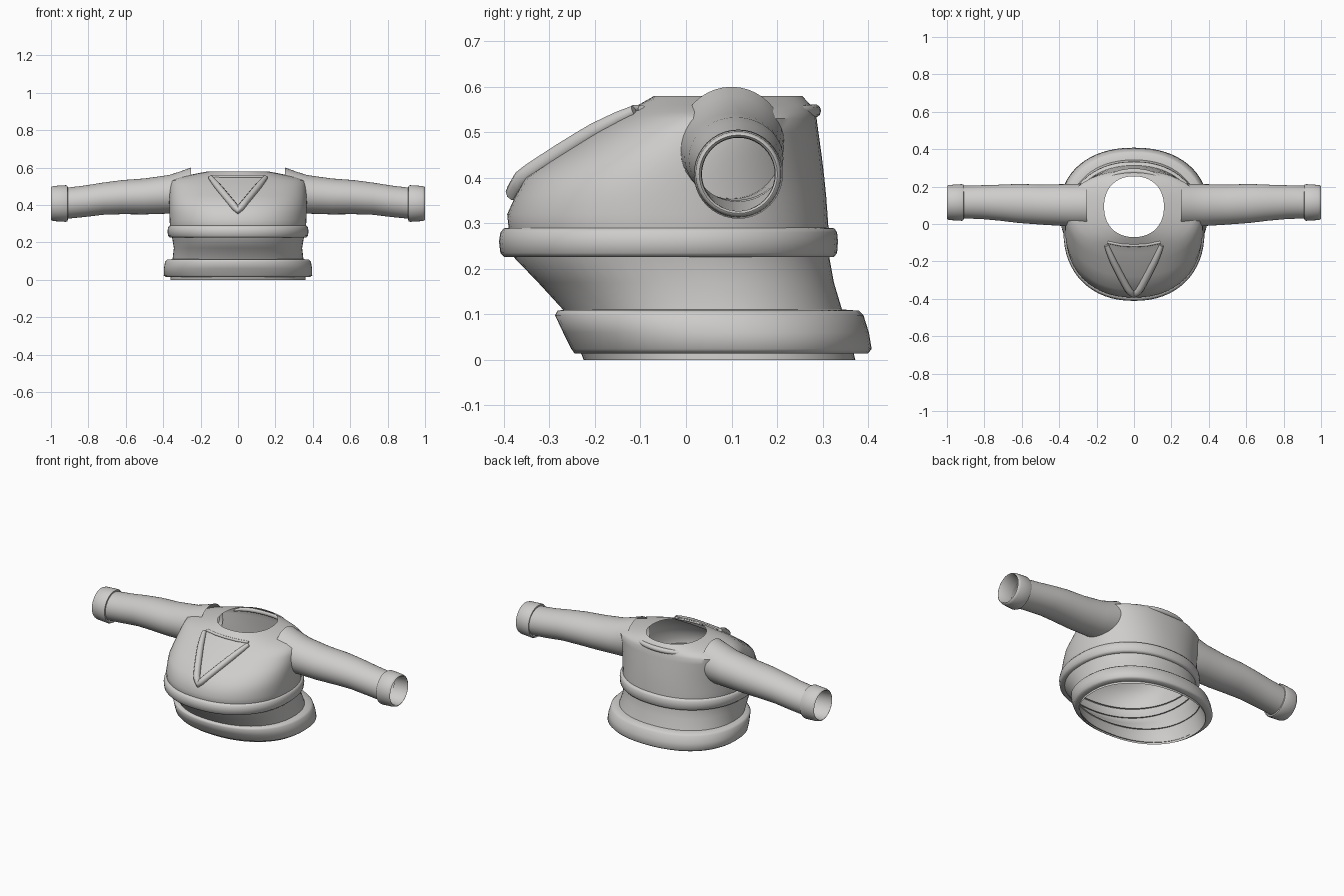
import bpy
import bmesh
import math

cube = bpy.data.objects.get("Cube")
if cube:
    bpy.data.objects.remove(cube, do_unlink=True)

# One plain cloth colour for everything
cloth = bpy.data.materials.new("warm grey cloth")
cloth.use_nodes = True
COLOUR = (0.62, 0.61, 0.6, 1)
cloth.diffuse_color = COLOUR
cloth.node_tree.nodes["Principled BSDF"].inputs["Base Color"].default_value = COLOUR


def finish(obj, angle=40):
    obj.data.materials.append(cloth)
    bpy.ops.object.select_all(action="DESELECT")
    obj.select_set(True)
    bpy.context.view_layer.objects.active = obj
    bpy.ops.object.shade_smooth_by_angle(angle=math.radians(angle))
    return obj


def loft(name, rings, angle=40):
    """Skin a list of equally sized point loops, leaving both ends open."""
    bm = bmesh.new()
    loops = [[bm.verts.new(p) for p in ring] for ring in rings]
    n = len(loops[0])
    for a, b in zip(loops, loops[1:]):
        for i in range(n):
            j = (i + 1) % n
            bm.faces.new((a[i], a[j], b[j], b[i]))
    mesh = bpy.data.meshes.new(name)
    bm.to_mesh(mesh)
    bm.free()
    obj = bpy.data.objects.new(name, mesh)
    bpy.context.collection.objects.link(obj)
    return finish(obj, angle)


def spow(v, e):
    return math.copysign(abs(v) ** e, v)


POWER = 2.2


def torso_ring(z, half, front, back, n=64):
    mid, depth = (front + back) / 2, (back - front) / 2
    ring = []
    for i in range(n):
        t = math.tau * i / n
        ring.append((half * spow(math.cos(t), 2 / POWER),
                     mid + depth * spow(math.sin(t), 2 / POWER), z))
    return ring


# Torso: height, half width, front y, back y
TORSO = [
    (0, .362, -.225, .372), (.05, .357, -.245, .36), (.11, .35, -.27, .343),
    (.17, .343, -.325, .325), (.225, .352, -.378, .315), (.29, .364, -.39, .313),
    (.32, .366, -.393, .311), (.36, .367, -.375, .308), (.40, .368, -.353, .304),
    (.45, .367, -.28, .298), (.5, .364, -.205, .291), (.53, .358, -.152, .287),
    (.545, .325, -.125, .282), (.56, .265, -.105, .274), (.58, .16, -.07, .255),
]
loft("torso", [torso_ring(*r) for r in TORSO])

# Raised chest band and hem
loft("chest_band", [torso_ring(*r) for r in [
    (.226, .345, -.37, .31), (.226, .365, -.4, .325), (.235, .374, -.408, .332),
    (.26, .377, -.411, .334), (.28, .374, -.408, .332), (.289, .367, -.4, .326),
    (.291, .358, -.38, .308)]], 60)
loft("hem", [torso_ring(*r) for r in [
    (.014, .36, -.225, .37), (.014, .385, -.245, .4), (.024, .397, -.252, .408),
    (.06, .396, -.27, .402), (.098, .39, -.288, .39), (.108, .38, -.282, .38),
    (.111, .345, -.262, .34)]], 60)


def sleeve_ring(side, x, cy, cz, ry, rz, n=40):
    return [(side * x, cy + side * ry * math.cos(math.tau * i / n),
             cz + rz * math.sin(math.tau * i / n)) for i in range(n)]


# Sleeves and cuffs: x, centre y, centre z, y radius, z radius
SLEEVE = [
    (.252, .1, .482, .116, .118), (.31, .1, .467, .115, .112),
    (.37, .101, .457, .112, .103), (.5, .104, .446, .107, .096),
    (.62, .11, .442, .104, .091), (.72, .114, .434, .096, .086),
    (.82, .117, .42, .09, .084), (.93, .117, .408, .087, .083),
]
CUFF = [(.91, .086), (.911, .094), (.92, .098), (.985, .094),
        (.998, .09), (1, .086), (.995, .081), (.91, .08)]
for side, word in ((1, "left"), (-1, "right")):
    loft(word + "_sleeve", [sleeve_ring(side, *r) for r in SLEEVE])
    loft(word + "_cuff", [sleeve_ring(side, x, .115, .408, r, r) for x, r in CUFF], 50)


def torso_y(x, z, sign):
    """Depth of the torso surface at x, z on the front (-1) or back (1)."""
    for a, b in zip(TORSO, TORSO[1:]):
        if a[0] <= z <= b[0]:
            f = (z - a[0]) / (b[0] - a[0])
            half, front, back = (p + (q - p) * f for p, q in zip(a[1:], b[1:]))
            rise = max(0, 1 - abs(x / half) ** POWER) ** (1 / POWER)
            return (front + back) / 2 + sign * (back - front) / 2 * rise


def bead(name, points, radius):
    """Rounded cord along points of (x, y, z, thickness)."""
    curve = bpy.data.curves.new(name, "CURVE")
    curve.dimensions = "3D"
    curve.bevel_depth = radius
    curve.bevel_resolution = 3
    curve.use_fill_caps = True
    spline = curve.splines.new("POLY")
    spline.points.add(len(points) - 1)
    for p, (x, y, z, r) in zip(spline.points, points):
        p.co = (x, y, z, 1)
        p.radius = r
    temp = bpy.data.objects.new(name, curve)
    bpy.context.collection.objects.link(temp)
    mesh = bpy.data.meshes.new_from_object(temp.evaluated_get(
        bpy.context.evaluated_depsgraph_get()))
    bpy.data.objects.remove(temp, do_unlink=True)
    obj = bpy.data.objects.new(name, mesh)
    bpy.context.collection.objects.link(obj)
    return finish(obj, 60)


# V-shaped trim lying on the chest
arm = []
for i in range(13):
    f = i / 12
    x, z = .147 * f, .367 + .178 * f
    arm.append((x, torso_y(x, z, -1) - .006, z + .002, 1 - .35 * f ** 6))
bead("v_trim", [(-x, y, z, r) for x, y, z, r in arm[:0:-1]] + arm, .019)
bead("v_trim_top", [(x / 10, torso_y(x / 10, .552, -1), .552, 1)
                    for x in (-1.4, -.7, 0, .7, 1.4)], .008)

# Tapered trim at the back of the neck
back = []
for i in range(17):
    t = math.pi * i / 16
    back.append((.17 * math.cos(t), .2 + .082 * math.sin(t), .547,
                 .15 + .85 * math.sin(t) ** .6))
bead("back_neck_trim", back, .015)
